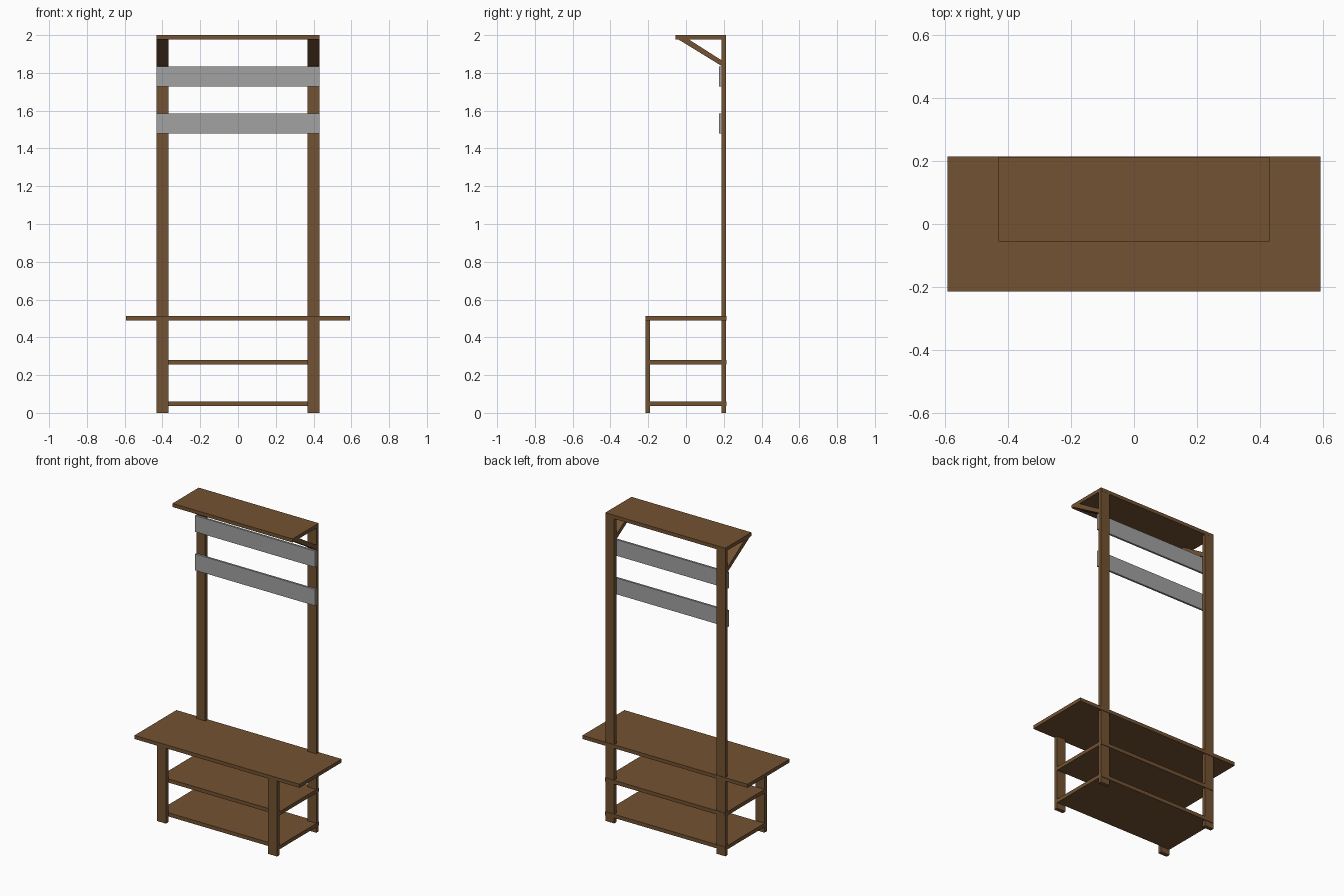
import bpy

if "Cube" in bpy.data.objects:
    bpy.data.objects.remove(bpy.data.objects["Cube"])


def material(name, rgb):
    m = bpy.data.materials.new(name)
    m.diffuse_color = (*rgb, 1.0)
    m.use_nodes = True
    m.node_tree.nodes["Principled BSDF"].inputs["Base Color"].default_value = m.diffuse_color
    return m


WOOD = material("brown wood", (0.17, 0.084, 0.032))
GREY = material("grey board", (0.36, 0.36, 0.36))


def prism(name, profile, x0, x1, mat):
    """Extrude a (y, z) profile, counter-clockwise seen from +x, along x."""
    n = len(profile)
    verts = [(x, y, z) for x in (x0, x1) for y, z in profile]
    faces = [tuple(reversed(range(n))), tuple(range(n, 2 * n))]
    faces += [(i, (i + 1) % n, n + (i + 1) % n, n + i) for i in range(n)]
    mesh = bpy.data.meshes.new(name)
    mesh.from_pydata(verts, [], faces)
    mesh.materials.append(mat)
    ob = bpy.data.objects.new(name, mesh)
    bpy.context.collection.objects.link(ob)
    return ob


def board(name, x0, x1, y0, y1, z0, z1, mat=WOOD):
    return prism(name, [(y0, z0), (y1, z0), (y1, z1), (y0, z1)], x0, x1, mat)


HALF, INNER = 0.431, 0.367   # outer and inner edges of the uprights
BACK = 0.215

# Bench seat and the two shoe shelves
board("bench_seat", -0.593, 0.593, -0.215, BACK, 0.489, 0.512)
board("middle_shelf", -HALF, HALF, -0.19, BACK, 0.257, 0.281)
board("lower_shelf", -HALF, HALF, -0.19, BACK, 0.037, 0.061)

# Hat shelf
board("top_shelf", -HALF, HALF, -0.056, 0.2125, 1.977, 2.0)

# Uprights, front legs and diagonal shelf brackets on both sides
for side, x0, x1 in (("left", -HALF, -INNER), ("right", INNER, HALF)):
    board(side + "_back_post", x0, x1, 0.188, 0.212, 0.0, 1.999)
    board(side + "_front_leg", x0, x1, -0.215, -0.19, 0.0, 0.489)
    prism(side + "_bracket",
          [(-0.04, 1.977), (0.188, 1.837), (0.188, 1.867), (0.015, 1.977)],
          x0, x1, WOOD)

# Grey hook boards on the front of the uprights
board("upper_hook_board", -HALF, HALF, 0.175, 0.188, 1.728, 1.833, GREY)
board("lower_hook_board", -HALF, HALF, 0.175, 0.188, 1.478, 1.584, GREY)
